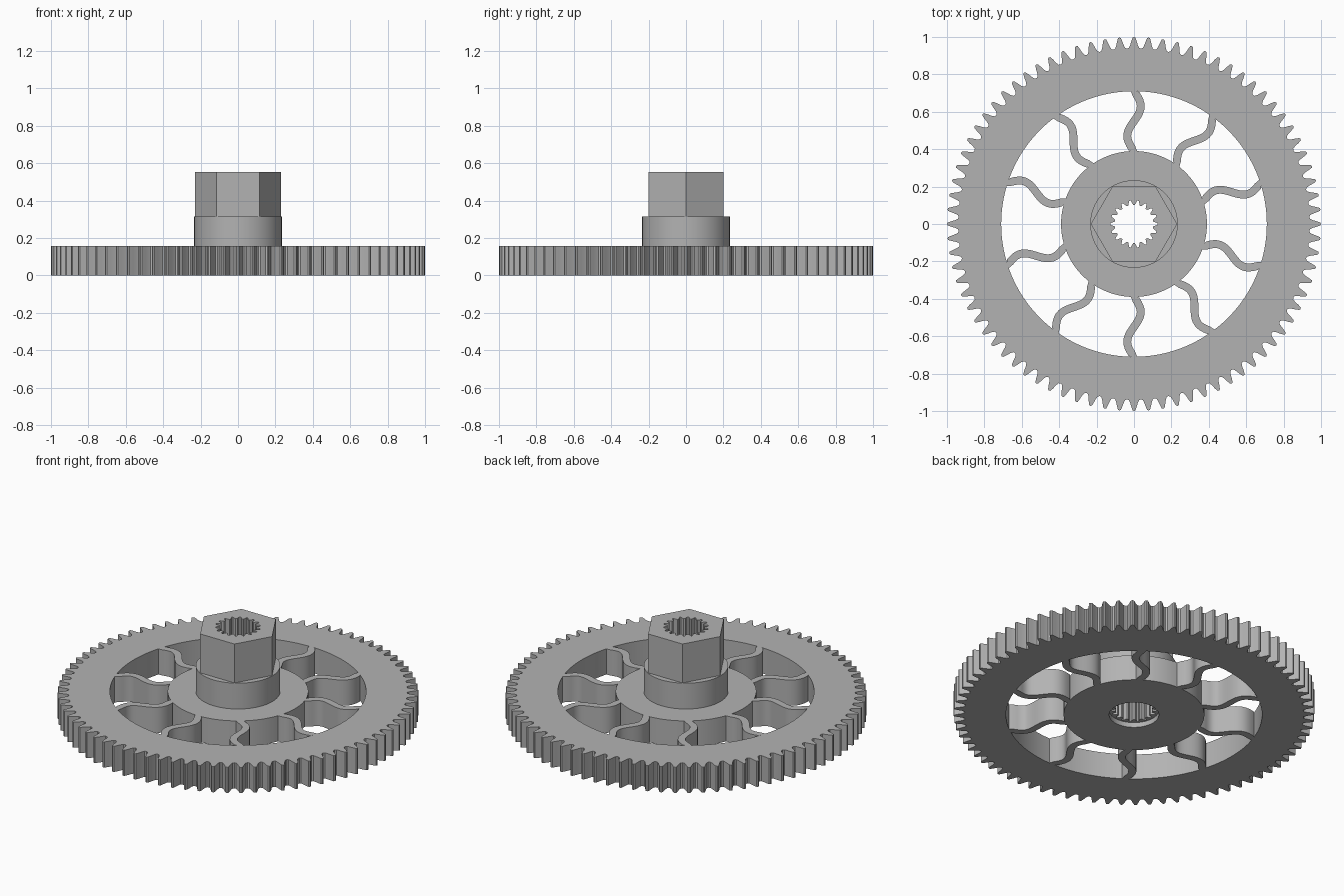
import bpy, bmesh
from math import cos, sin, pi, radians, atan2, hypot

cube = bpy.data.objects.get("Cube")
if cube:
    bpy.data.objects.remove(cube, do_unlink=True)

# Single grey material
grey = bpy.data.materials.new("plain grey")
grey.use_nodes = True
colour = (0.45, 0.45, 0.45, 1)
grey.diffuse_color = colour
grey.node_tree.nodes["Principled BSDF"].inputs["Base Color"].default_value = colour

PLATE_TOP, COLLAR_TOP, HEX_TOP = 0.157, 0.315, 0.553
HUB_R, RIM_R = 0.39, 0.71
SPOKES, SPOKE_WIDTH, WAVE = 10, 0.042, 0.036


def polar(r, a):
    return (r * cos(a), r * sin(a))


def circle(r, n=96):
    return [polar(r, 2 * pi * i / n) for i in range(n)]


def toothed(count, tooth):
    """Repeat one tooth, given as (fraction of pitch, radius) pairs."""
    pitch = 2 * pi / count
    return [polar(r, (i + f) * pitch) for i in range(count) for f, r in tooth]


def arc(r, start, end, n):
    """Points strictly between two angles."""
    return [polar(r, start + (end - start) * i / n) for i in range(1, n)]


def spoke_edge(angle, side, n=20):
    """One side of a wavy spoke, from hub to rim."""
    length = RIM_R - HUB_R
    points = []
    for i in range(n + 1):
        t = i / n
        slope = WAVE * 2 * pi / length * cos(2 * pi * t)
        k = side * SPOKE_WIDTH / 2 / hypot(1, slope)
        r = HUB_R + length * t - slope * k
        s = WAVE * sin(2 * pi * t) + k
        if i in (0, n):
            a = angle + atan2(s, r)
            points.append(polar(HUB_R if i == 0 else RIM_R, a))
        elif HUB_R < hypot(r, s) < RIM_R:
            points.append((r * cos(angle) - s * sin(angle),
                           r * sin(angle) + s * cos(angle)))
    return points


def window(angle):
    """Opening between a spoke and the next one."""
    step = 2 * pi / SPOKES
    first, second = spoke_edge(angle, 1), spoke_edge(angle + step, -1)

    def local(p):
        x, y = p
        return angle + atan2(y * cos(angle) - x * sin(angle),
                             x * cos(angle) + y * sin(angle))

    return (first + arc(RIM_R, local(first[-1]), local(second[-1]), 14)
            + second[::-1] + arc(HUB_R, local(second[0]), local(first[0]), 10))


def extrude(name, loops, bottom, top):
    """Fill nested outlines and extrude them between two heights."""
    curve = bpy.data.curves.new(name + "_outline", "CURVE")
    curve.dimensions = "2D"
    curve.fill_mode = "BOTH"
    curve.extrude = (top - bottom) / 2
    for loop in loops:
        spline = curve.splines.new("POLY")
        spline.points.add(len(loop) - 1)
        for point, (x, y) in zip(spline.points, loop):
            point.co = (x, y, 0, 1)
        spline.use_cyclic_u = True
    helper = bpy.data.objects.new(name + "_outline", curve)
    bpy.context.collection.objects.link(helper)
    deps = bpy.context.evaluated_depsgraph_get()
    mesh = bpy.data.meshes.new_from_object(helper.evaluated_get(deps))
    bpy.data.objects.remove(helper, do_unlink=True)
    bpy.data.curves.remove(curve)

    bm = bmesh.new()
    bm.from_mesh(mesh)
    bmesh.ops.remove_doubles(bm, verts=bm.verts, dist=1e-5)
    bmesh.ops.translate(bm, verts=bm.verts, vec=(0, 0, (bottom + top) / 2))
    bmesh.ops.recalc_face_normals(bm, faces=bm.faces)
    for face in bm.faces:
        face.material_index = 0
    bm.to_mesh(mesh)
    bm.free()
    mesh.materials.clear()
    mesh.materials.append(grey)
    mesh.name = name
    obj = bpy.data.objects.new(name, mesh)
    bpy.context.collection.objects.link(obj)
    return obj


# Outlines
gear_teeth = toothed(80, [(-0.5, 0.938), (-0.37, 0.942), (-0.28, 0.955),
                          (-0.2, 0.975), (-0.1, 0.997), (0, 1), (0.1, 0.997),
                          (0.2, 0.975), (0.28, 0.955), (0.37, 0.942)])
bore = toothed(18, [(-0.5, 0.102), (-0.36, 0.103), (-0.1, 0.126),
                    (0.1, 0.126), (0.36, 0.103)])
recess = circle(0.138)
windows = [window(radians(18) + 2 * pi * i / SPOKES) for i in range(SPOKES)]

# Toothed wheel with wavy spokes, then the hub stacked on it
parts = [
    extrude("gear_wheel", [gear_teeth, recess] + windows, 0, PLATE_TOP),
    extrude("bore_sleeve", [recess, bore], 0.03, PLATE_TOP),
    extrude("hub_collar", [circle(0.234), bore], PLATE_TOP, COLLAR_TOP),
    extrude("hex_drive", [circle(0.231, 6), bore], COLLAR_TOP, HEX_TOP),
]

# Smooth the curved walls, keep edges sharp
bpy.ops.object.select_all(action="DESELECT")
for part in parts:
    part.select_set(True)
bpy.context.view_layer.objects.active = parts[0]
bpy.ops.object.shade_smooth_by_angle(angle=radians(25))
